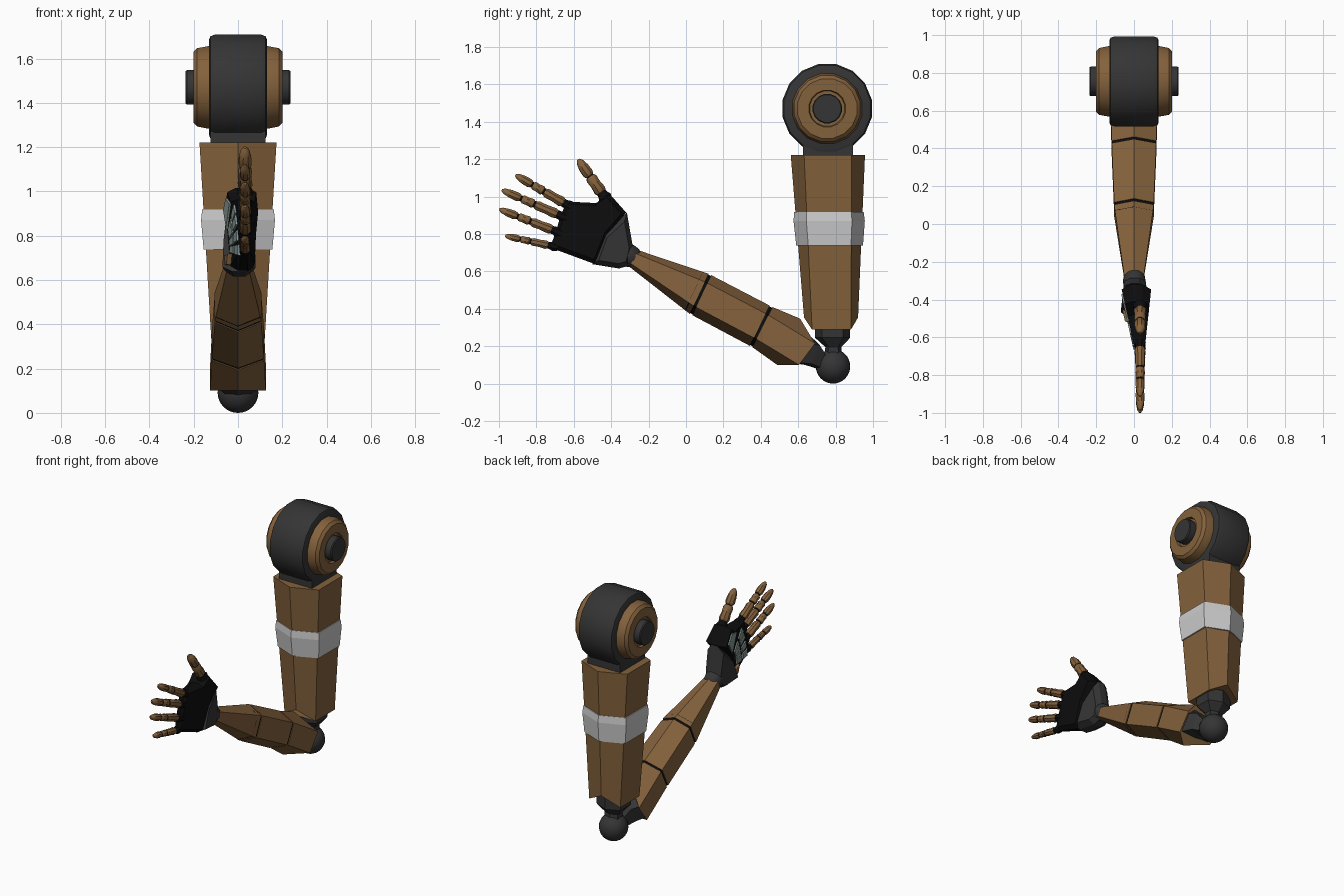
import bpy, bmesh, math
from mathutils import Vector as V

if "Cube" in bpy.data.objects:
    bpy.data.objects.remove(bpy.data.objects["Cube"])


def material(name, r, g, b):
    m = bpy.data.materials.new(name)
    m.diffuse_color = (r, g, b, 1)
    m.use_nodes = True
    m.node_tree.nodes["Principled BSDF"].inputs["Base Color"].default_value = m.diffuse_color
    return m


BROWN = material("bronze", 0.23, 0.12, 0.045)
DARK = material("dark_grey", 0.035, 0.035, 0.035)
BLACK = material("black", 0.004, 0.004, 0.004)
SAGE = material("panel_grey", 0.25, 0.32, 0.30)


def loft(name, rings, mat=None, smooth=None):
    """Skin a list of equal-length point rings and cap both ends."""
    bm = bmesh.new()
    loops = [[bm.verts.new(p) for p in ring] for ring in rings]
    n = len(loops[0])
    for a, b in zip(loops, loops[1:]):
        for i in range(n):
            j = (i + 1) % n
            bm.faces.new((a[i], a[j], b[j], b[i]))
    bm.faces.new(loops[0][::-1])
    bm.faces.new(loops[-1])
    bmesh.ops.recalc_face_normals(bm, faces=bm.faces)
    me = bpy.data.meshes.new(name)
    bm.to_mesh(me)
    bm.free()
    if mat:
        me.materials.append(mat)
    if smooth:
        me.polygons.foreach_set("use_smooth", [True] * len(me.polygons))
        me.set_sharp_from_angle(angle=math.radians(smooth))
    ob = bpy.data.objects.new(name, me)
    bpy.context.collection.objects.link(ob)
    return ob


def tube(name, p0, p1, profile, mat, n=16, smooth=30):
    """Turned part: profile of (fraction along p0-p1, radius)."""
    p0, p1 = V(p0), V(p1)
    d = (p1 - p0).normalized()
    u = d.orthogonal().normalized()
    w = d.cross(u)
    angs = [2 * math.pi * (i + 0.5) / n for i in range(n)]
    return loft(name, [[p0.lerp(p1, t) + r * (math.cos(a) * u + math.sin(a) * w) for a in angs]
                       for t, r in profile], mat, smooth)


def hexring(t, s1, s2, b, w):
    """Six-sided section: ridges t and b on the centre plane, s1 and s2 on both sides."""
    return [V((0, *t)), V((w, *s1)), V((w, *s2)), V((0, *b)), V((-w, *s2)), V((-w, *s1))]


def evenhex(t, b, w, a=0.2):
    t, b = V(t), V(b)
    return hexring(t, t.lerp(b, a), t.lerp(b, 1 - a), b, w)


# Shoulder joint
SY, SZ = 0.755, 1.47
tube("shoulder_drum", (-0.13, SY, SZ), (0.13, SY, SZ),
     [(0, 0.222), (0.02, 0.235), (0.1, 0.243), (0.9, 0.243), (0.98, 0.235), (1, 0.222)], DARK)
for side, s in (("right", 1), ("left", -1)):
    tube(f"shoulder_disc_{side}", (0, SY, SZ), (s, SY, SZ),
         [(0.11, 0.19), (0.135, 0.19), (0.185, 0.18), (0.202, 0.162), (0.202, 0.1), (0.185, 0.095)], BROWN)
    tube(f"shoulder_hub_{side}", (0, SY, SZ), (s, SY, SZ),
         [(0.12, 0.08), (0.23, 0.08), (0.236, 0.075)], DARK)
loft("shoulder_neck", [[V((x, y, z)) for x, y in
     ((-0.125, 0.625), (0.125, 0.625), (0.125, 0.893), (-0.125, 0.893))] for z in (1.2, 1.32)], DARK)


# Upper arm, hexagonal and tapering down
def arm_ring(z, grow=0.0):
    k = (1.222 - z) / 0.869
    return evenhex((0.56 + 0.071 * k - grow, z), (0.957 - 0.037 * k + grow, z),
                   0.174 - 0.052 * k + grow, 0.18)


loft("upper_arm", [arm_ring(1.222), arm_ring(0.353),
                   hexring((0.66, 0.345), (0.674, 0.289), (0.882, 0.289), (0.9, 0.345), 0.116)][:1]
     + [hexring((0.631, 0.353), (0.674, 0.289), (0.882, 0.289), (0.92, 0.353), 0.118)], BROWN)
loft("arm_band", [arm_ring(0.918, 0.006), arm_ring(0.87, 0.014), arm_ring(0.738, 0.01)])

# Elbow
loft("elbow_upper_neck", [evenhex((y0, z), (y1, z), w) for y0, y1, z, w in (
    (0.69, 0.878, 0.33, 0.095), (0.69, 0.878, 0.245, 0.09),
    (0.745, 0.83, 0.195, 0.05), (0.74, 0.835, 0.15, 0.05))], DARK)
bpy.ops.mesh.primitive_uv_sphere_add(segments=24, ring_count=16, radius=0.092, location=(0, 0.786, 0.092))
ball = bpy.context.object
ball.name = "elbow_ball"
ball.data.materials.append(DARK)
bpy.ops.object.shade_smooth()
loft("elbow_lower_neck", [
    hexring((0.60, 0.31), (0.672, 0.212), (0.60, 0.112), (0.52, 0.115), 0.11),
    hexring((0.685, 0.235), (0.715, 0.205), (0.675, 0.105), (0.635, 0.1), 0.085),
    hexring((0.735, 0.165), (0.75, 0.15), (0.73, 0.08), (0.715, 0.075), 0.05)], DARK)

# Forearm: three shells around a dark core that shows in the seams
end = hexring((0.61, 0.347), (0.69, 0.214), (0.604, 0.10), (0.487, 0.10), 0.126)
seam1 = evenhex((0.455, 0.413), (0.348, 0.198), 0.118)
seam2 = evenhex((0.128, 0.583), (0.027, 0.369), 0.105)
wrist = evenhex((-0.283, 0.722), (-0.305, 0.626), 0.05)
axis = V((0, -0.886, 0.464))


def shift(ring, d):
    return [p + axis * d for p in ring]


def inset(ring, k=0.96):
    c = sum(ring, V()) / 6
    return [c.lerp(p, k) for p in ring]


G = 0.008
loft("forearm_rear_shell", [end, shift(seam1, -G)], BROWN)
loft("forearm_middle_shell", [shift(seam1, G), shift(seam2, -G)], BROWN)
loft("forearm_front_shell", [shift(seam2, G), wrist], BROWN)
loft("forearm_core", [inset(shift(seam1, -0.04)), inset(seam1), inset(seam2), inset(shift(seam2, 0.04))], BLACK)

# Wrist and palm: flat outlines in y-z with thickness in x that varies along y
tube("wrist_collar", (0, -0.265, 0.66), (0.005, -0.36, 0.72),
     [(0, 0.046), (0.2, 0.058), (0.45, 0.06), (1, 0.06)], DARK)


def across(y, a, b):
    return a + (b - a) * (-0.28 - y) / 0.37


def plate(name, outline, lo, hi, mat, k=0.85, edge=0.3):
    """Slab with chamfered rim; lo and hi give x at y=-0.28 and y=-0.65."""
    c = sum((V(p) for p in outline), V((0, 0))) / len(outline)
    rings = []
    for f, s in ((0, k), (edge, 1), (1 - edge, 1), (1, k)):
        pts = [c.lerp(V(p), s) for p in outline]
        rings.append([V((across(p.x, *lo) * (1 - f) + across(p.x, *hi) * f, p.x, p.y)) for p in pts])
    return loft(name, rings, mat)


plate("wrist_cuff", [(-0.316, 0.914), (-0.283, 0.725), (-0.305, 0.63), (-0.358, 0.615),
                     (-0.50, 0.638), (-0.44, 0.80)], (-0.05, -0.09), (0.06, 0.10), DARK, 0.75)
PALM_LO = (-0.08, 0.002)
plate("palm", [(-0.41, 1.016), (-0.32, 0.914), (-0.42, 0.80), (-0.485, 0.638), (-0.727, 0.727),
               (-0.70, 0.80), (-0.675, 0.88), (-0.64, 0.973), (-0.48, 0.965)],
      PALM_LO, (0.098, 0.058), BLACK, 0.88)

# Fingers: knuckle, then shells separated by dark joints
FX = 0.032


def finger(name, base, tip, r, cuts):
    p0, p1 = V((FX, *base)), V((FX, *tip))
    tube(name + "_joints", p0.lerp(p1, -0.12), p0.lerp(p1, 0.9),
         [(0, r * 0.9), (0.1, r * 1.08), (0.17, r * 0.8), (1, r * 0.5)], BLACK, 8, 40)
    for i, (a, b) in enumerate(zip(cuts, cuts[1:])):
        q0, q1 = p0.lerp(p1, a + 0.015), p0.lerp(p1, b - 0.015 * (b < 1))
        ra = r * (1 - 0.25 * a)
        if b < 1:
            prof = [(0, ra * 0.82), (0.12, ra), (0.5, ra * 0.86), (0.88, ra * 0.92), (1, ra * 0.72)]
        else:
            prof = [(0, ra * 0.8), (0.15, ra), (0.5, ra * 0.95), (0.85, ra * 0.65), (1, ra * 0.25)]
        tube(f"{name}_segment_{i + 1}", q0, q1, prof, BROWN, 8, 40)


FINGERS = {"index_finger": ((-0.63, 0.952), (-0.912, 1.115), 0.030),
           "middle_finger": ((-0.66, 0.893), (-0.985, 1.035), 0.030),
           "ring_finger": ((-0.69, 0.812), (-0.998, 0.932), 0.029),
           "little_finger": ((-0.715, 0.735), (-0.967, 0.79), 0.025)}
for name, (base, tip, r) in FINGERS.items():
    finger(name, base, tip, r, (0.08, 0.46, 0.68, 1))
finger("thumb", (-0.437, 1.0), (-0.577, 1.198), 0.036, (0.1, 0.55, 1))

# Panels on the back of the hand
OUT, IN = (PALM_LO[0] - 0.008, PALM_LO[1] - 0.008), (PALM_LO[0] + 0.01, PALM_LO[1] + 0.01)
W = V((-0.38, 0.74))
for name, (base, tip, r) in FINGERS.items():
    b = V(base)
    n = (W - b).normalized().orthogonal()
    for i, (t0, t1) in enumerate(((0.14, 0.36), (0.41, 0.64))):
        quad = [b.lerp(W, t) + n * s * 0.027 * (1 - 0.75 * t) for t, s in ((t0, 1), (t0, -1), (t1, -1), (t1, 1))]
        plate(f"{name}_back_panel_{i + 1}", quad, OUT, IN, SAGE, 0.95)
plate("thumb_back_panel", [(-0.37, 0.915), (-0.42, 0.97), (-0.50, 0.945), (-0.43, 0.83)], OUT, IN, SAGE, 0.95)
plate("wrist_back_panel", [(-0.43, 0.66), (-0.50, 0.67), (-0.52, 0.72), (-0.44, 0.71)],
      (OUT[0] - 0.012, OUT[1] - 0.012), IN, BROWN, 0.9)
